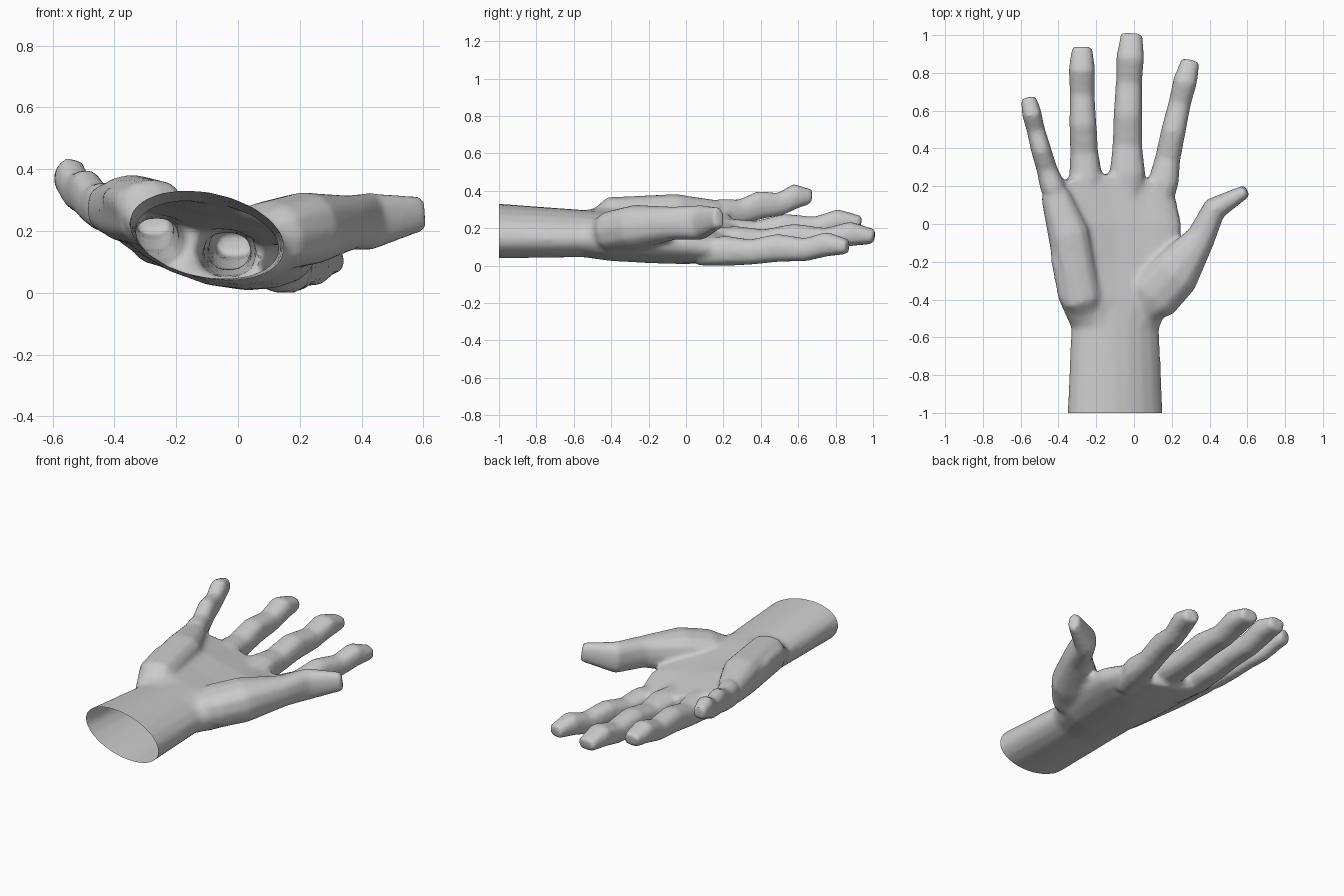
import bpy, bmesh
from math import sin, cos, pi, copysign
from mathutils import Vector

if "Cube" in bpy.data.objects:
    bpy.data.objects.remove(bpy.data.objects["Cube"])


def section(n, power):
    """Unit squarish oval as (u, v) pairs; point i mirrors point n-i."""
    def soft(t):
        return copysign(abs(t) ** power, t) if abs(t) > 1e-6 else 0.0
    return [(soft(cos(2 * pi * i / n)), soft(sin(2 * pi * i / n))) for i in range(n)]


def loft(name, rings):
    """Closed skin through rings, ends capped with strips."""
    n = len(rings[0])
    bm = bmesh.new()
    rows = [[bm.verts.new(p) for p in r] for r in rings]
    for a, b in zip(rows, rows[1:]):
        for i in range(n):
            j = (i + 1) % n
            bm.faces.new((a[i], a[j], b[j], b[i]))
    for r in (rows[0], rows[-1]):
        for i in range(n // 2):
            quad = (r[i], r[i + 1], r[n - i - 1], r[(n - i) % n])
            bm.faces.new(list(dict.fromkeys(quad)))
    bmesh.ops.recalc_face_normals(bm, faces=bm.faces)
    me = bpy.data.meshes.new(name)
    bm.to_mesh(me)
    bm.free()
    ob = bpy.data.objects.new(name, me)
    bpy.context.collection.objects.link(ob)
    return ob


def tube(name, rows, n=10):
    """Loft of ovals along a path; rows are (x, y, z, half width, half height)."""
    pts = [Vector(r[:3]) for r in rows]
    rings = []
    for k, (p, r) in enumerate(zip(pts, rows)):
        t = pts[min(k + 1, len(pts) - 1)] - pts[max(k - 1, 0)]
        side = Vector((t.y, -t.x, 0)).normalized()
        up = side.cross(t).normalized()
        rings.append([p + side * r[3] * u + up * r[-1] * v for u, v in section(n, 0.82)])
    return loft(name, rings)


# Shared finger rhythm: place along finger, width factor, half height, lift at joints
RHYTHM = [(-0.25, 0.85, 0.075, 0), (0, 1.25, 0.082, 0), (0.2, 1.03, 0.069, -0.01),
          (0.42, 1, 0.077, 0.008), (0.65, 0.91, 0.063, -0.007),
          (0.83, 0.98, 0.067, 0.02), (1, 0.76, 0.04, 0)]


def finger(name, width, base, tip):
    """Slightly bowed finger from knuckle to tip, swelling at each joint."""
    a, b = Vector(base), Vector(tip)
    rows = []
    for t, w, h, lift in RHYTHM:
        p = a.lerp(b, t) + Vector((-0.03 * t * (1 - t), 0, lift))
        rows.append((*p, width * w, h))
    return tube(name, rows)


# Wrist and cupped palm: y, half width, centre z, half height, tilt, cup
palm_rows = [
    (-1.05, 0.255, 0.2, 0.143, -0.04, 0),
    (-0.55, 0.233, 0.185, 0.123, -0.03, 0),
    (-0.4, 0.3, 0.175, 0.125, -0.07, 0.06),
    (-0.2, 0.34, 0.158, 0.118, -0.08, 0.08),
    (0, 0.352, 0.15, 0.11, -0.09, 0.07),
    (0.19, 0.348, 0.142, 0.08, -0.1, 0.05),
]
palm = loft("hand", [
    [(-0.1 - 0.2 * max(0, y) + hw * u, y + max(0, y) * 0.37 * (1 - u * u),
      cz + hh * v + tilt * u + cup * u * u)
     for u, v in section(20, 0.85 if y > -0.5 else 1.0)]
    for y, hw, cz, hh, tilt, cup in palm_rows])

parts = [
    finger("little_finger", 0.054, (-0.432, 0.2, 0.292), (-0.56, 0.67, 0.382)),
    finger("ring_finger", 0.073, (-0.255, 0.24, 0.185), (-0.275, 0.937, 0.24)),
    finger("middle_finger", 0.077, (-0.035, 0.27, 0.145), (-0.012, 1.008, 0.168)),
    finger("index_finger", 0.066, (0.155, 0.22, 0.092), (0.3, 0.867, 0.113)),
    # Thumb and its fleshy mound
    tube("thumb", [
        (0, -0.5, 0.18, 0.06, 0.06), (0.1, -0.38, 0.195, 0.145, 0.115),
        (0.215, -0.26, 0.22, 0.137, 0.12), (0.355, -0.07, 0.24, 0.078, 0.09),
        (0.428, 0.083, 0.245, 0.065, 0.093), (0.597, 0.177, 0.27, 0.034, 0.057)], 12),
    # Heel of the hand below the little finger
    tube("palm_heel", [
        (-0.21, -0.52, 0.2, 0.07), (-0.28, -0.4, 0.272, 0.11),
        (-0.345, -0.05, 0.285, 0.112), (-0.418, 0.16, 0.287, 0.078)], 12),
]

# Fuse everything into one skin, then soften the joins
bpy.context.view_layer.objects.active = palm
palm.select_set(True)
for d in parts:
    mod = palm.modifiers.new("fuse", 'BOOLEAN')
    mod.operation = 'UNION'
    mod.solver = 'EXACT'
    mod.object = d
    bpy.ops.object.modifier_apply(modifier=mod.name)
    bpy.data.objects.remove(d)
mod = palm.modifiers.new("blend", 'REMESH')
mod.mode = 'VOXEL'
mod.voxel_size = 0.014
bpy.ops.object.modifier_apply(modifier=mod.name)
mod = palm.modifiers.new("soften", 'SMOOTH')
mod.factor = 0.5
mod.iterations = 7
bpy.ops.object.modifier_apply(modifier=mod.name)

# Open the wrist and set the hand on the ground
bm = bmesh.new()
bm.from_mesh(palm.data)
bmesh.ops.bisect_plane(bm, geom=bm.verts[:] + bm.edges[:] + bm.faces[:],
                       plane_co=(0, -1, 0), plane_no=(0, 1, 0), clear_inner=True)
low = min(v.co.z for v in bm.verts)
bmesh.ops.translate(bm, verts=bm.verts, vec=(0, 0, -low))
bm.to_mesh(palm.data)
bm.free()
bpy.ops.object.shade_smooth_by_angle(angle=0.75)
